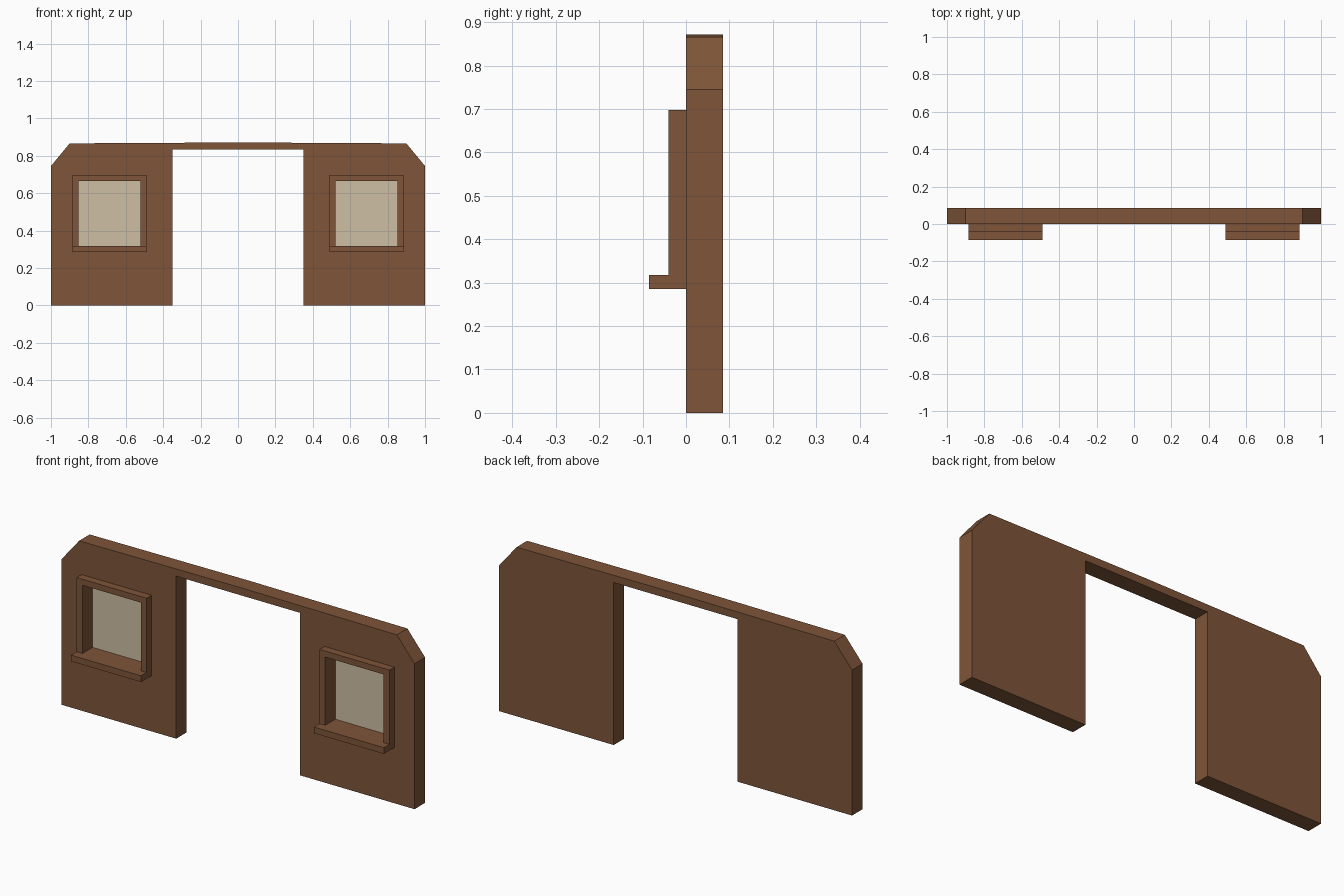
import bpy
import bmesh

cube = bpy.data.objects.get("Cube")
if cube:
    bpy.data.objects.remove(cube, do_unlink=True)


def material(name, rgb):
    mat = bpy.data.materials.new(name)
    mat.use_nodes = True
    mat.diffuse_color = (*rgb, 1)
    mat.node_tree.nodes["Principled BSDF"].inputs["Base Color"].default_value = (*rgb, 1)
    return mat


brown = material("brown wood", (0.21, 0.09, 0.041))
cream = material("cream pane", (0.62, 0.52, 0.37))


def prism(name, outline, y0, y1, mat):
    """Extrude an outline in x and z from y0 back to y1."""
    bm = bmesh.new()
    face = bm.faces.new([bm.verts.new((x, y0, z)) for x, z in outline])
    moved = bmesh.ops.extrude_face_region(bm, geom=[face])["geom"]
    verts = [v for v in moved if isinstance(v, bmesh.types.BMVert)]
    bmesh.ops.translate(bm, verts=verts, vec=(0, y1 - y0, 0))
    bmesh.ops.recalc_face_normals(bm, faces=bm.faces)
    mesh = bpy.data.meshes.new(name)
    bm.to_mesh(mesh)
    bm.free()
    mesh.materials.append(mat)
    obj = bpy.data.objects.new(name, mesh)
    bpy.context.collection.objects.link(obj)
    return obj


def rect(x0, x1, z0, z1):
    return [(x0, z0), (x1, z0), (x1, z1), (x0, z1)]


# Wall with a doorway, clipped top corners and a barely peaked top
half = [(0.35, 0.832), (0.35, 0), (1, 0), (1, 0.745), (0.9, 0.866)]
mirrored = [(-x, z) for x, z in reversed(half)]
wall = prism("wall", half + [(0, 0.871)] + mirrored, 0, 0.085, brown)

IN0, IN1, OUT0, OUT1 = 0.522, 0.853, 0.49, 0.886
SILL, HEAD, TOP, BACK = 0.317, 0.666, 0.697, 0.045
cutters = []

for side, s in (("left", 1), ("right", -1)):
    # Window recess
    opening = rect(s * IN0, s * IN1, SILL, HEAD)
    cutter = prism(side + "_recess_cutter", opening, -0.05, BACK, brown)
    cutter.hide_render = True
    cutters.append(cutter)
    cut = wall.modifiers.new(side + " recess", "BOOLEAN")
    cut.operation = "DIFFERENCE"
    cut.solver = "EXACT"
    cut.object = cutter

    # Raised surround of jambs and head
    surround = [(OUT0, SILL), (OUT0, TOP), (OUT1, TOP), (OUT1, SILL),
                (IN1, SILL), (IN1, HEAD), (IN0, HEAD), (IN0, SILL)]
    prism(side + "_window_surround", [(s * x, z) for x, z in surround], -0.04, 0, brown)

    # Projecting sill and thin pane
    prism(side + "_window_sill", rect(s * OUT0, s * OUT1, 0.285, SILL), -0.085, 0, brown)
    prism(side + "_window_pane", opening, BACK - 0.003, BACK, cream)

# Bake the recesses and drop the cutters
graph = bpy.context.evaluated_depsgraph_get()
baked = bpy.data.meshes.new_from_object(wall.evaluated_get(graph))
wall.modifiers.clear()
wall.data = baked
for cutter in cutters:
    bpy.data.objects.remove(cutter, do_unlink=True)
